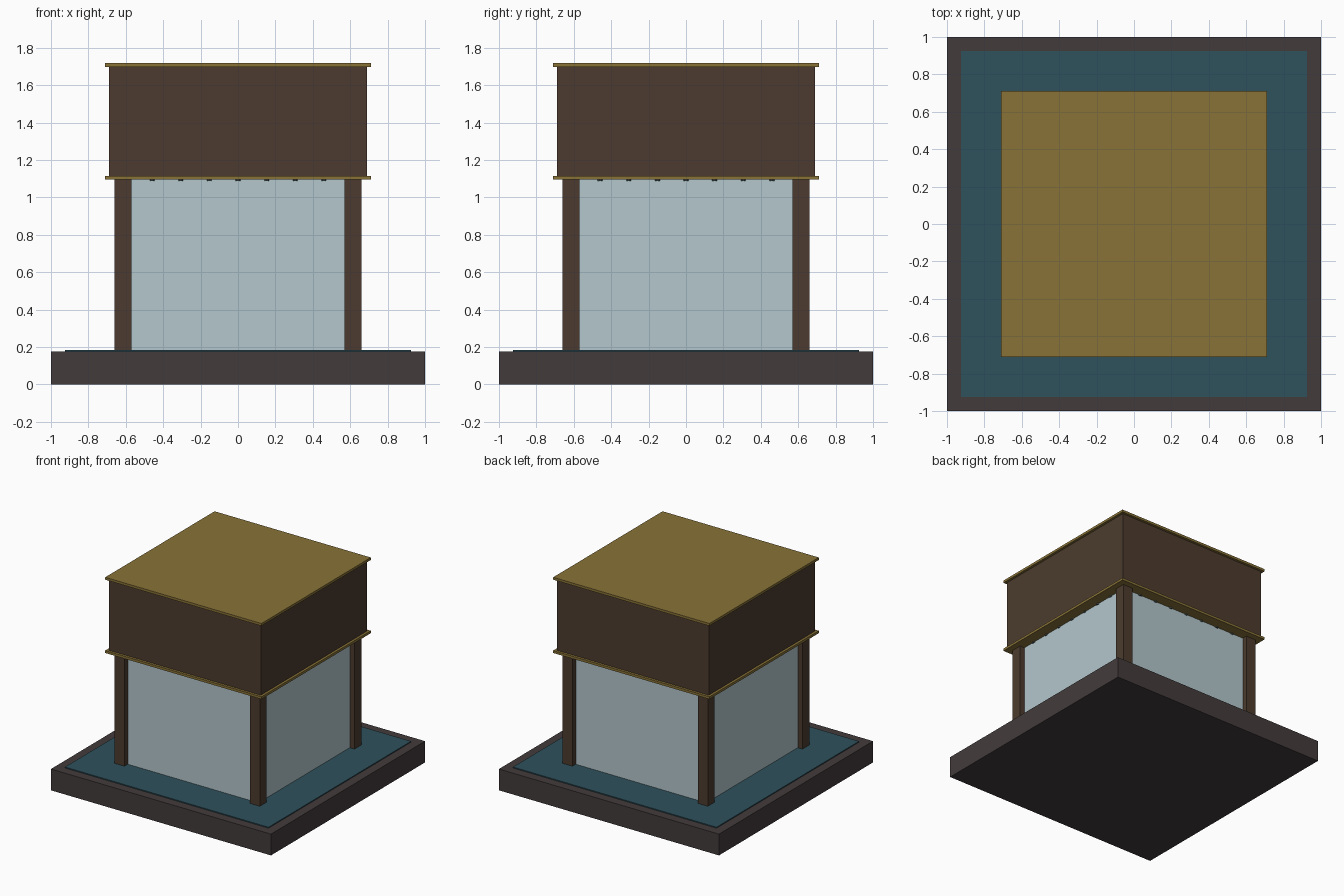
import bpy
import math

cube = bpy.data.objects.get("Cube")
if cube:
    bpy.data.objects.remove(cube, do_unlink=True)


def material(name, rgb):
    """Flat material from 0-255 display colour, converted to linear."""
    lin = [((c / 255 + 0.055) / 1.055) ** 2.4 for c in rgb]
    mat = bpy.data.materials.new(name)
    mat.use_nodes = True
    mat.diffuse_color = (*lin, 1)
    bsdf = mat.node_tree.nodes["Principled BSDF"]
    bsdf.inputs["Base Color"].default_value = (*lin, 1)
    bsdf.inputs["Roughness"].default_value = 0.8
    return mat


stone = material("dark stone", (67, 59, 60))
water = material("pool teal", (46, 81, 92))
wood = material("dark brown", (76, 59, 46))
gold = material("old gold", (136, 114, 55))
glass = material("pale blue", (180, 199, 204))
metal = material("nozzle grey", (90, 105, 108))


def box(name, half_x, half_y, z0, z1, mat, x=0, y=0):
    """Axis-aligned box between two heights."""
    bpy.ops.mesh.primitive_cube_add(size=2, location=(x, y, (z0 + z1) / 2))
    ob = bpy.context.object
    ob.name = name
    ob.scale = (half_x, half_y, (z1 - z0) / 2)
    bpy.ops.object.transform_apply(location=False, rotation=False, scale=True)
    ob.data.materials.append(mat)
    return ob


# Plinth and shallow pool
box("base", 1, 1, 0, 0.175, stone)
box("pool", 0.925, 0.925, 0.17, 0.183, water)

# Corner posts
for sx, side in ((-1, "right"), (1, "left")):
    for sy, end in ((-1, "front"), (1, "back")):
        box(f"{end}_{side}_post", 0.045, 0.045, 0.175, 1.1, wood,
            sx * 0.615, sy * 0.615)

# Upper block with a trim plate below and above
box("upper_block", 0.69, 0.69, 1.105, 1.705, wood)
box("lower_trim", 0.71, 0.71, 1.095, 1.115, gold)
box("roof_trim", 0.71, 0.71, 1.697, 1.717, gold)

# Sheets between the posts, each with a row of small nozzles along its top
for i, side in enumerate(("front", "left", "back", "right")):
    angle = i * math.pi / 2
    nx, ny = round(math.sin(angle)), -round(math.cos(angle))
    box(f"{side}_sheet", 0.57 if ny else 0.005, 0.57 if nx else 0.005,
        0.183, 1.097, glass, nx * 0.612, ny * 0.612)
    for k in range(-3, 4):
        t = k * 0.153
        bpy.ops.mesh.primitive_cylinder_add(
            vertices=10, radius=0.013, depth=0.012,
            location=(nx * 0.617 - ny * t, ny * 0.617 + nx * t, 1.094))
        nozzle = bpy.context.object
        nozzle.name = f"{side}_nozzle_{k + 4}"
        nozzle.data.materials.append(metal)
        bpy.ops.object.shade_smooth_by_angle()
